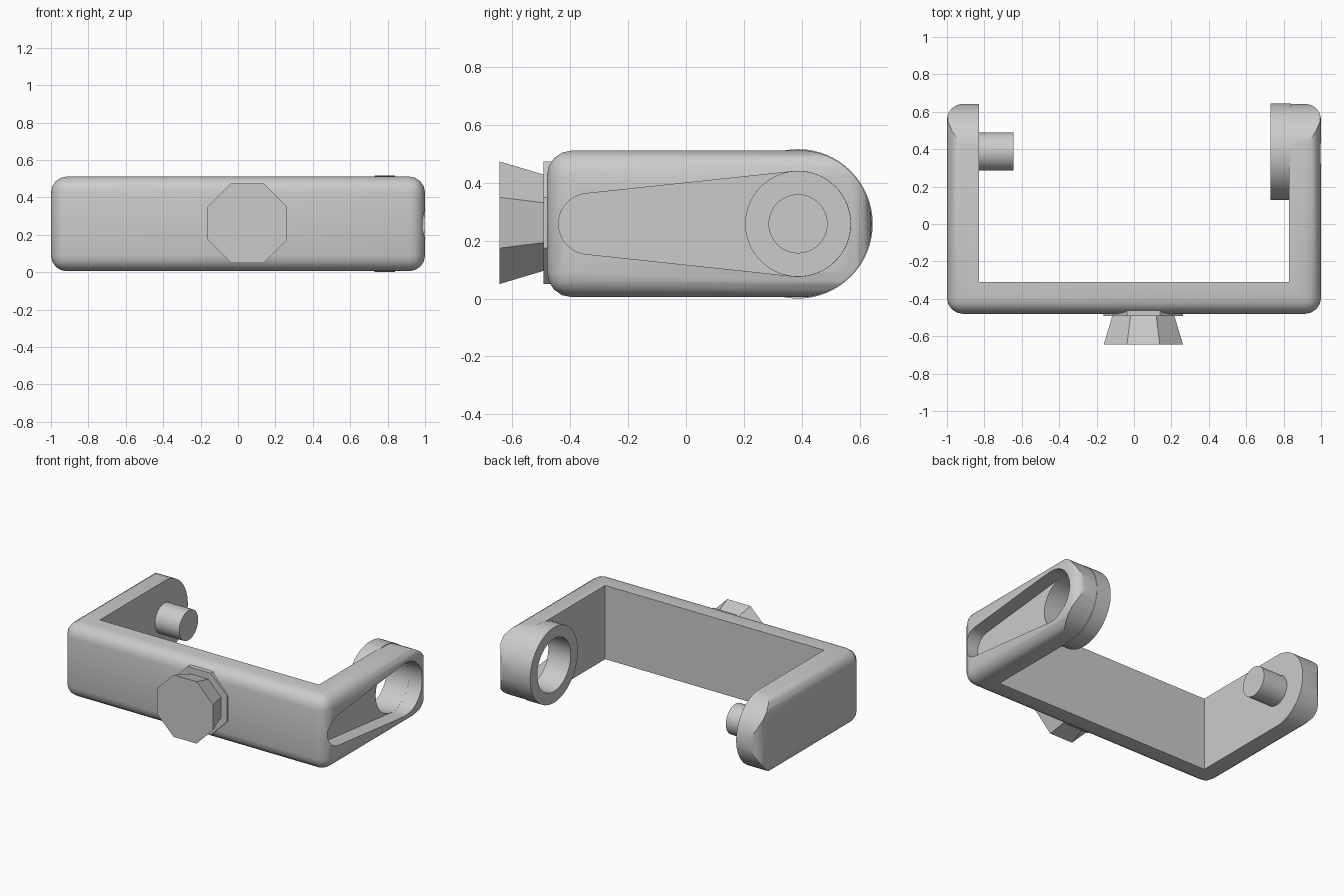
import bpy, bmesh, math
from mathutils import Matrix, Vector

if "Cube" in bpy.data.objects:
    bpy.data.objects.remove(bpy.data.objects["Cube"])

COLOUR = (0.6, 0.6, 0.6, 1)
grey = bpy.data.materials.new("light grey")
grey.use_nodes = True
grey.diffuse_color = COLOUR
grey.node_tree.nodes["Principled BSDF"].inputs["Base Color"].default_value = COLOUR

MID = 0.258      # height of the centre line
PIVOT = 0.387    # y of the pin and socket axis
ROUND = 0.255    # radius of the arm ends


def finish(name, bm):
    bmesh.ops.recalc_face_normals(bm, faces=bm.faces[:])
    mesh = bpy.data.meshes.new(name)
    bm.to_mesh(mesh)
    bm.free()
    mesh.materials.append(grey)
    ob = bpy.data.objects.new(name, mesh)
    bpy.context.collection.objects.link(ob)
    return ob


def box(name, lo, hi, bevel=0):
    bm = bmesh.new()
    bmesh.ops.create_cube(bm, size=1)
    lo, hi = Vector(lo), Vector(hi)
    bmesh.ops.scale(bm, vec=hi - lo, verts=bm.verts[:])
    bmesh.ops.translate(bm, vec=(lo + hi) / 2, verts=bm.verts[:])
    if bevel:
        bmesh.ops.bevel(bm, geom=bm.edges[:], offset=bevel, segments=4,
                        profile=0.5, affect='EDGES')
    return finish(name, bm)


def hull(name, x0, x1, circles, n=64):
    """Prism along x around the hull of (y, radius) circles."""
    bm = bmesh.new()
    for x in (x0, x1):
        for y, r in circles:
            for i in range(n):
                a = math.tau * i / n
                bm.verts.new((x, y + r * math.cos(a), MID + r * math.sin(a)))
    bmesh.ops.convex_hull(bm, input=bm.verts[:])
    loose = [v for v in bm.verts if not v.link_faces]
    bmesh.ops.delete(bm, geom=loose, context='VERTS')
    bmesh.ops.dissolve_limit(bm, angle_limit=0.01, verts=bm.verts[:], edges=bm.edges[:])
    return finish(name, bm)


def octagon(name, y0, y1, r0, r1):
    """Eight-sided frustum along y; r0 and r1 are flat-to-centre distances."""
    bm = bmesh.new()
    k = 1 / math.cos(math.pi / 8)
    bmesh.ops.create_cone(bm, cap_ends=True, segments=8, radius1=r1 * k,
                          radius2=r0 * k, depth=y1 - y0)
    turn = Matrix.Rotation(math.pi / 2, 4, 'X') @ Matrix.Rotation(math.pi / 8, 4, 'Z')
    bmesh.ops.transform(bm, matrix=turn, verts=bm.verts[:])
    bmesh.ops.translate(bm, vec=(0.05, (y0 + y1) / 2, MID + 0.004), verts=bm.verts[:])
    return finish(name, bm)


def boolean(ob, tool, operation):
    tool.hide_render = True
    mod = ob.modifiers.new(operation, 'BOOLEAN')
    mod.operation, mod.object, mod.solver = operation, tool, 'EXACT'
    bpy.context.view_layer.objects.active = ob
    bpy.ops.object.modifier_apply(modifier=mod.name)
    bpy.data.objects.remove(tool)


def smooth(ob):
    bpy.ops.object.select_all(action='DESELECT')
    ob.select_set(True)
    bpy.context.view_layer.objects.active = ob
    bpy.ops.object.shade_smooth_by_angle(angle=math.radians(30))


# U-shaped bracket: soft block, hollowed, with rounded arm ends
bracket = box("bracket", (-1, -0.48, MID - 0.253), (1, 0.643, MID + 0.253), 0.085)
boolean(bracket, box("hollow_cutter", (-0.83, -0.31, -1), (0.83, 2, 1)), 'DIFFERENCE')
boolean(bracket, hull("end_cutter", -2, 2, [(PIVOT, ROUND), (-2, ROUND)]), 'INTERSECT')

# Socket ring inside the left arm, and the tapered slot behind it
ring = hull("socket_ring", 0.73, 0.84, [(PIVOT, ROUND + 0.003)])
boolean(ring, hull("ring_cutter", 0, 2, [(PIVOT, 0.181)]), 'DIFFERENCE')
boolean(bracket, hull("hole_cutter", 0.5, 1.5, [(PIVOT, 0.181)]), 'DIFFERENCE')
boolean(bracket, hull("slot_cutter", 0.9, 1.6, [(PIVOT, 0.1815), (-0.335, 0.105)]), 'DIFFERENCE')

# Pin on the right arm
pin = hull("pin", -0.84, -0.645, [(PIVOT, 0.102)], 48)

for part in (bracket, ring, pin):
    smooth(part)

# Faceted knob and its base plate on the front
octagon("knob", -0.645, -0.488, 0.212, 0.165)
octagon("knob_plate", -0.492, -0.458, 0.212, 0.212)
